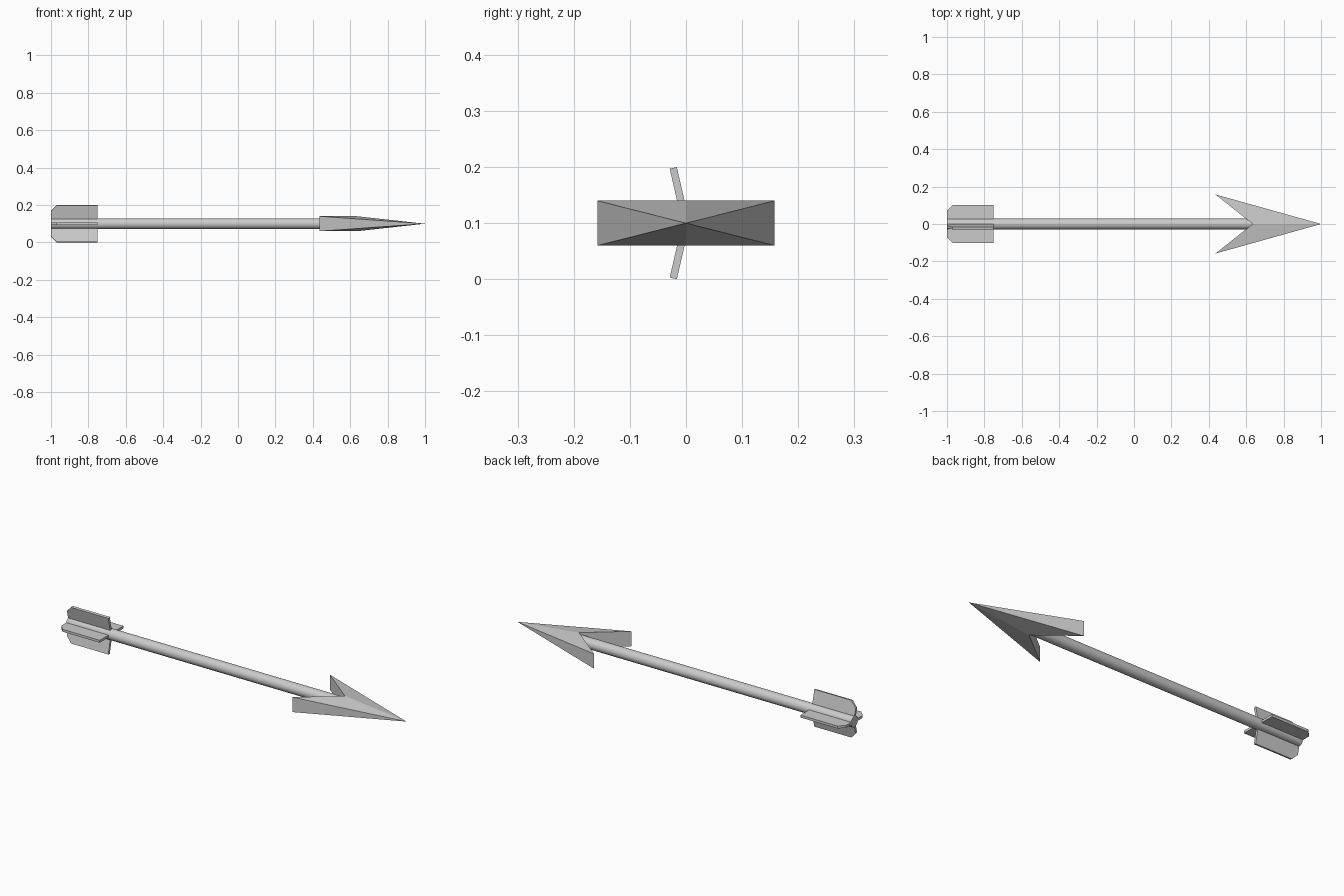
import bpy, math
from mathutils import Matrix, Vector

if "Cube" in bpy.data.objects:
    bpy.data.objects.remove(bpy.data.objects["Cube"])

Z = 0.1  # height of the arrow axis


def make(name, verts, faces):
    me = bpy.data.meshes.new(name)
    me.from_pydata(verts, [], faces)
    me.update()
    ob = bpy.data.objects.new(name, me)
    bpy.context.collection.objects.link(ob)
    return ob


# Shaft: smooth round rod along x
x0, x1 = -1.0, 0.65
bpy.ops.mesh.primitive_cylinder_add(vertices=16, radius=0.029, depth=x1 - x0,
                                    location=((x0 + x1) / 2, 0, Z),
                                    rotation=(0, math.pi / 2, 0))
shaft = bpy.context.object
shaft.name = "shaft"
bpy.ops.object.shade_smooth_by_angle(angle=math.radians(40))

# Arrowhead: barbed wedge narrowing to a point
h = 0.04
make("arrowhead",
     [(1, 0, Z),
      (0.435, 0.158, Z + h), (0.435, 0.158, Z - h),
      (0.635, 0, Z + h), (0.635, 0, Z - h),
      (0.435, -0.158, Z + h), (0.435, -0.158, Z - h)],
     [(0, 1, 3), (0, 3, 5),
      (0, 4, 2), (0, 6, 4),
      (0, 2, 1), (0, 5, 6),
      (1, 2, 4, 3), (3, 4, 6, 5)])

# Fletching: flat vanes with a clipped rear corner, set around the shaft
profile = [(-1, 0.01), (-0.75, 0.01), (-0.75, 0.101), (-0.97, 0.101), (-1, 0.07)]
n = len(profile)
t = 0.0065
for i, deg in enumerate((0, 103, 180, 257)):
    rot = Matrix.Translation(Vector((0, 0, Z))) @ Matrix.Rotation(math.radians(deg), 4, 'X')
    verts = [rot @ Vector((x, r, s)) for s in (-t, t) for x, r in profile]
    faces = [tuple(reversed(range(n))), tuple(range(n, 2 * n))]
    faces += [(k, (k + 1) % n, (k + 1) % n + n, k + n) for k in range(n)]
    make(f"vane_{i + 1}", verts, faces)
